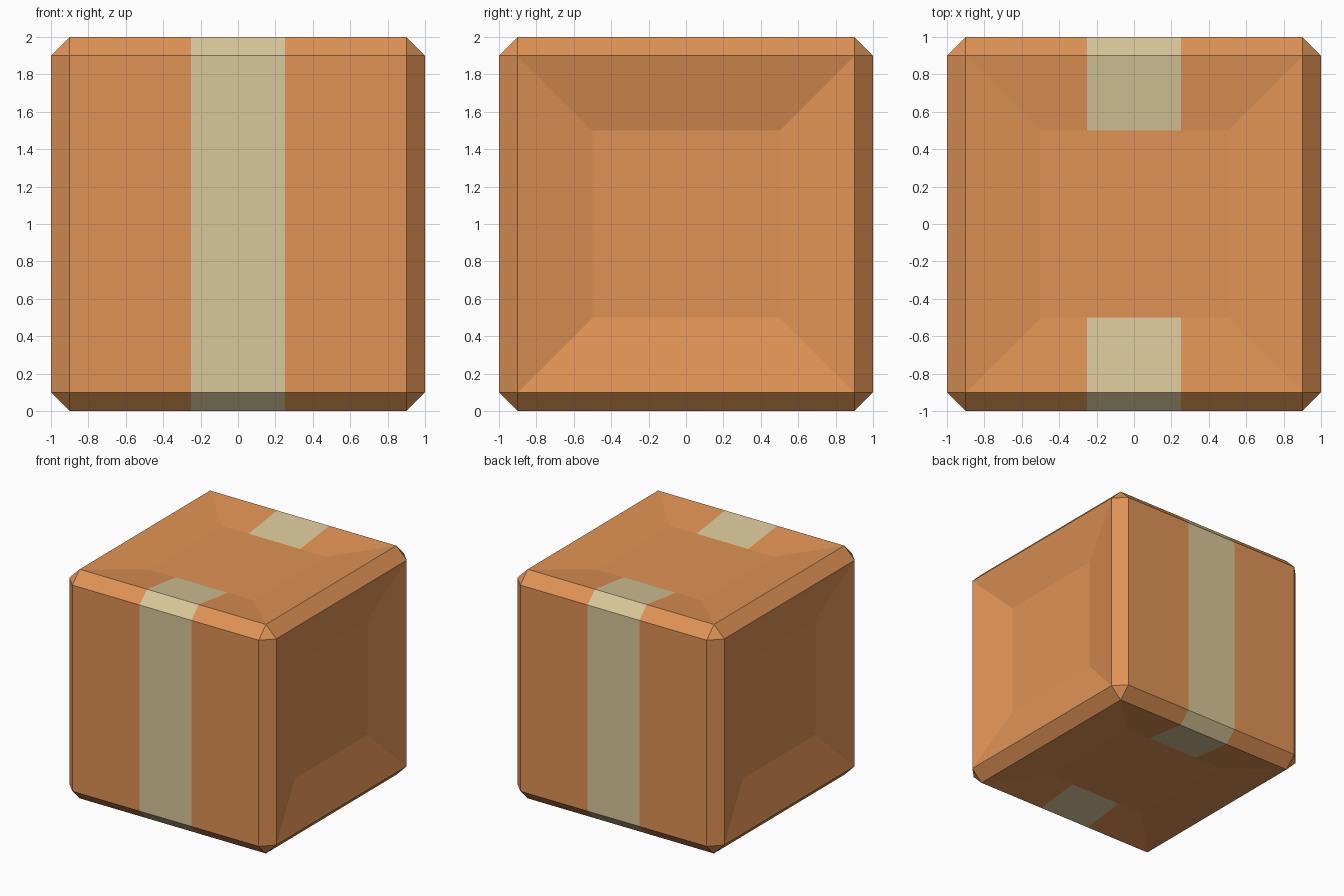
import bpy, bmesh
from mathutils import Vector

if "Cube" in bpy.data.objects:
    bpy.data.objects.remove(bpy.data.objects["Cube"])

CHAMFER, FRAME, TAPE_HALF = 0.1, 0.4, 0.25


def material(name, color):
    mat = bpy.data.materials.new(name)
    mat.diffuse_color = color
    mat.use_nodes = True
    mat.node_tree.nodes["Principled BSDF"].inputs["Base Color"].default_value = mat.diffuse_color
    return mat


# Chamfered box body
bm = bmesh.new()
bmesh.ops.create_cube(bm, size=2)
bmesh.ops.bevel(bm, geom=bm.edges[:], offset=CHAMFER, offset_type='OFFSET',
                segments=1, profile=0.5, affect='EDGES')
bm.normal_update()


# Sunken panels: deeper on the sides, shallow on top and bottom
def sink_panels(axis, depth):
    faces = [f for f in bm.faces if abs(f.normal[axis]) > 0.99]
    bmesh.ops.inset_individual(bm, faces=faces, thickness=FRAME, depth=-depth,
                               use_even_offset=True)
    bm.normal_update()


sink_panels(0, 0.1)
sink_panels(2, 0.05)

# Tape strips down front and back, ending on the top and bottom slopes
for x in (-TAPE_HALF, TAPE_HALF):
    bmesh.ops.bisect_plane(bm, geom=bm.verts[:] + bm.edges[:] + bm.faces[:],
                           plane_co=(x, 0, 0), plane_no=(1, 0, 0))
for f in bm.faces:
    c = f.calc_center_median()
    f.material_index = int(abs(c.x) < TAPE_HALF and abs(c.y) > 0.5)

bmesh.ops.translate(bm, verts=bm.verts[:], vec=Vector((0, 0, 1)))

mesh = bpy.data.meshes.new("taped_box")
bm.to_mesh(mesh)
bm.free()
mesh.materials.append(material("cardboard", (0.74, 0.29, 0.09, 1)))
mesh.materials.append(material("tape", (0.69, 0.57, 0.32, 1)))
bpy.context.collection.objects.link(bpy.data.objects.new("taped_box", mesh))
